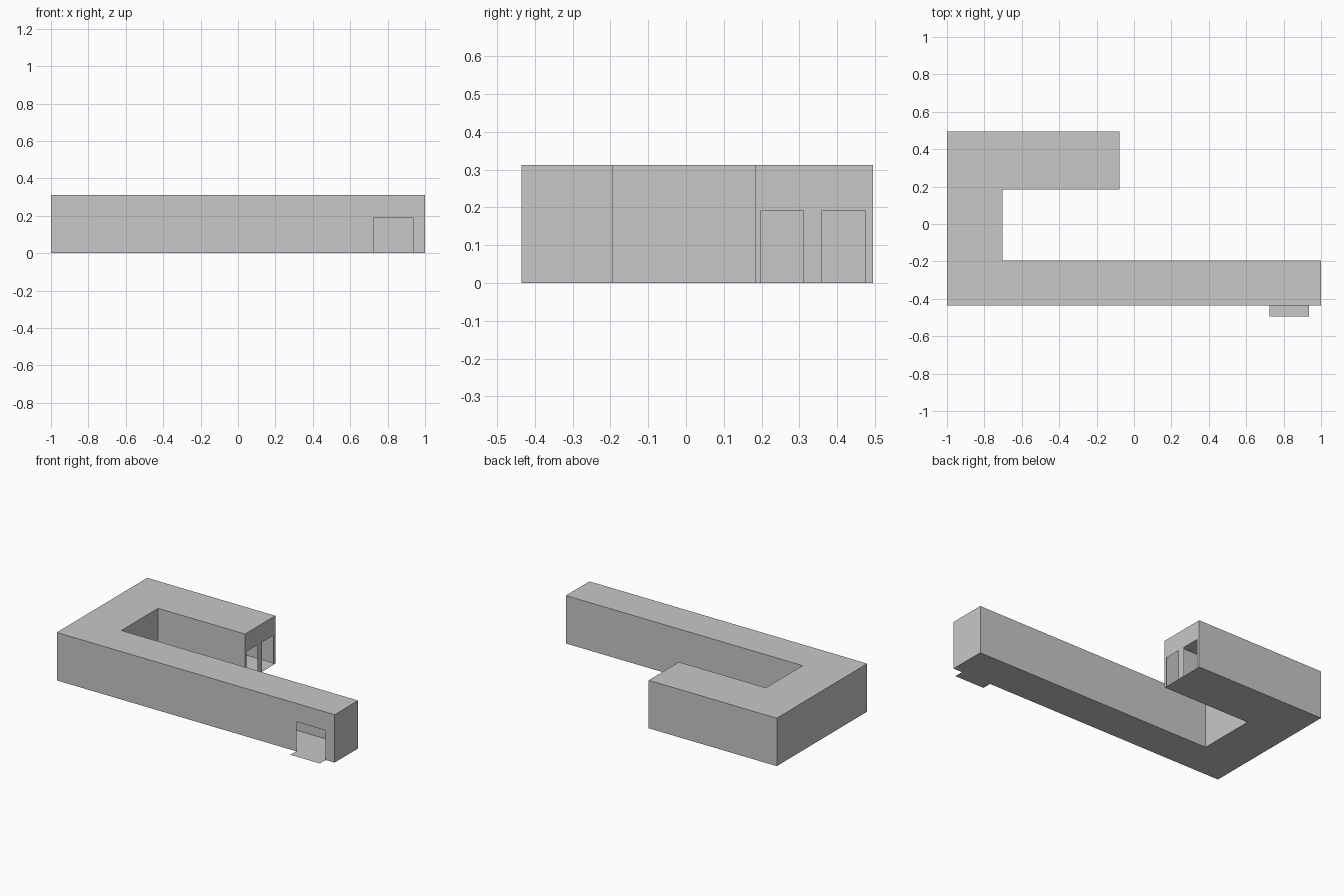
import bpy
import bmesh
from mathutils import Vector

if "Cube" in bpy.data.objects:
    bpy.data.objects.remove(bpy.data.objects["Cube"])

HEIGHT = 0.312
DOOR_HEIGHT = 0.192

grey = bpy.data.materials.new("plain grey")
grey.diffuse_color = (0.58, 0.58, 0.58, 1)
grey.use_nodes = True
grey.node_tree.nodes["Principled BSDF"].inputs["Base Color"].default_value = grey.diffuse_color


def make_object(name, faces):
    """Build a mesh from a list of polygons, welding shared corners."""
    bm = bmesh.new()
    for points in faces:
        bm.faces.new([bm.verts.new(p) for p in points])
    bmesh.ops.remove_doubles(bm, verts=bm.verts, dist=0.0001)
    mesh = bpy.data.meshes.new(name)
    bm.to_mesh(mesh)
    bm.free()
    mesh.materials.append(grey)
    obj = bpy.data.objects.new(name, mesh)
    bpy.context.collection.objects.link(obj)
    return obj


def wall(a, b, doors=()):
    """Thin wall from a to b with doorways (start, end) cut up from the ground."""
    a, b = Vector(a), Vector(b)
    along = (b - a).normalized()
    profile = [(0, 0)]
    for start, end in doors:
        profile += [(start, 0), (start, DOOR_HEIGHT), (end, DOOR_HEIGHT), (end, 0)]
    length = (b - a).length
    profile += [(length, 0), (length, HEIGHT), (0, HEIGHT)]
    return [(*(a + along * d), z) for d, z in profile]


# Footprint of the hook-shaped building, counter-clockwise
footprint = [(-1, -0.435), (1, -0.435), (1, -0.194), (-0.704, -0.194),
             (-0.704, 0.184), (-0.078, 0.184), (-0.078, 0.495), (-1, 0.495)]

# Doorways by wall number, measured from the start of the wall
doorways = {
    0: [(1.724, 1.936)],                   # front entrance
    5: [(0.014, 0.126), (0.176, 0.290)],   # pair at the end of the short wing
}

# Hollow walls
count = len(footprint)
make_object("walls", [wall(footprint[i], footprint[(i + 1) % count], doorways.get(i, ()))
                      for i in range(count)])

# Roof and floor slabs
make_object("roof", [[(x, y, HEIGHT) for x, y in footprint]])
make_object("floor", [[(x, y, 0) for x, y in reversed(footprint)]])

# Flat doorstep outside the front entrance
make_object("doorstep", [[(0.724, -0.495, 0), (0.936, -0.495, 0),
                          (0.936, -0.435, 0), (0.724, -0.435, 0)]])
